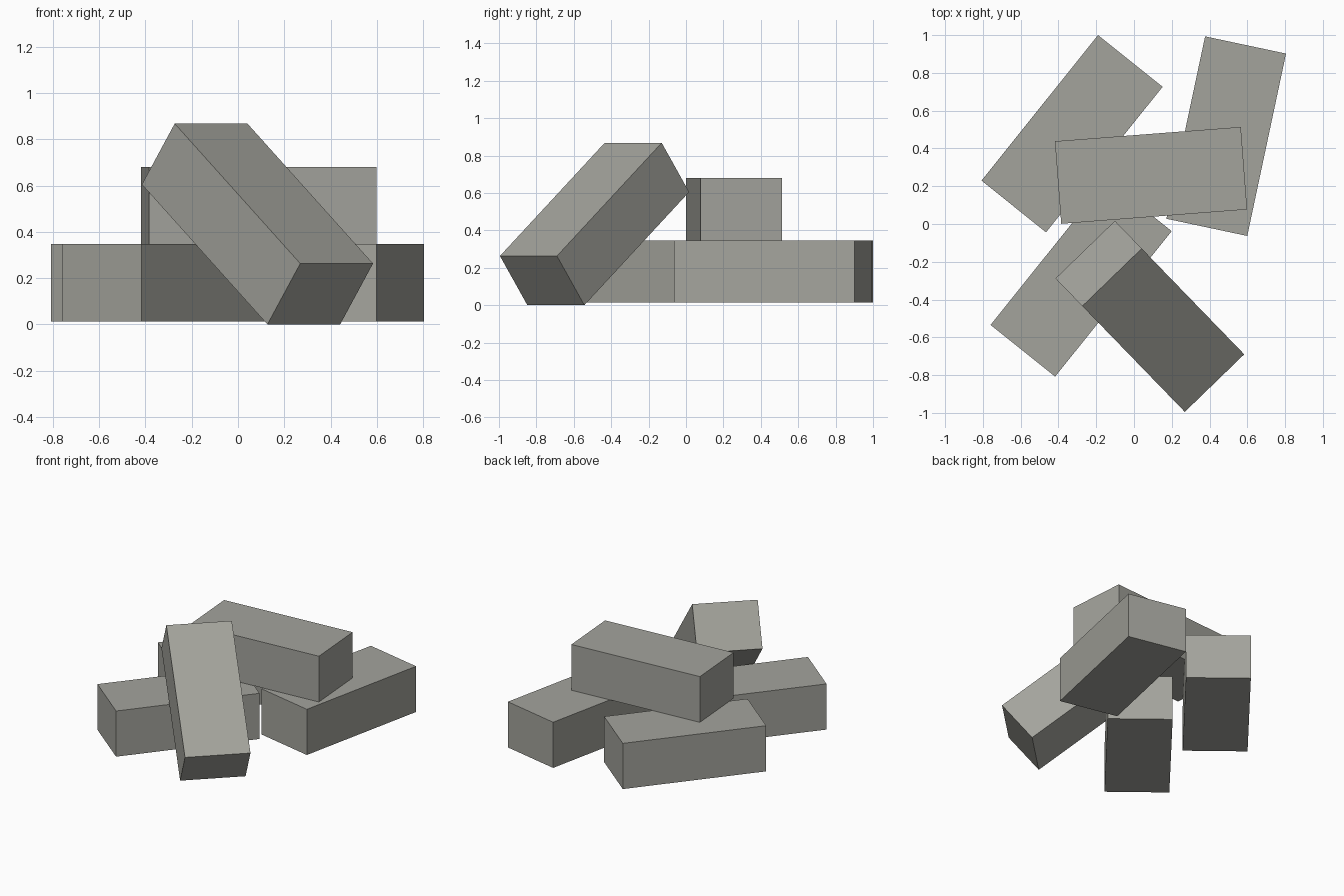
import bpy
from math import radians
from mathutils import Euler

if "Cube" in bpy.data.objects:
    bpy.data.objects.remove(bpy.data.objects["Cube"])

# One stone grey for every brick
stone = bpy.data.materials.new("stone grey")
stone.diffuse_color = (0.37, 0.37, 0.335, 1)
stone.use_nodes = True
stone.node_tree.nodes["Principled BSDF"].inputs["Base Color"].default_value = stone.diffuse_color

LENGTH, WIDTH, HEIGHT = 0.987, 0.438, 0.333


def brick(name, centre, heading, pitch=0):
    """Brick with its long axis turned by heading and tipped down by pitch (degrees)."""
    bpy.ops.mesh.primitive_cube_add(size=1, location=centre)
    ob = bpy.context.object
    ob.name = name
    ob.scale = (LENGTH, WIDTH, HEIGHT)
    ob.rotation_euler = Euler((0, radians(pitch), radians(heading)))
    ob.data.materials.append(stone)


# Three bricks lying at the bottom
brick("back_left_brick", (-0.328, 0.478, 0.18), 51.3)
brick("back_right_brick", (0.488, 0.465, 0.18), 78)
brick("front_left_brick", (-0.28, -0.286, 0.18), 51.3)

# One brick stacked across the back pair
brick("top_brick", (0.09, 0.2575, 0.513), 4.4)

# One brick leaning over the front one
brick("leaning_brick", (0.084, -0.489, 0.434), -45.9, 37.8)
